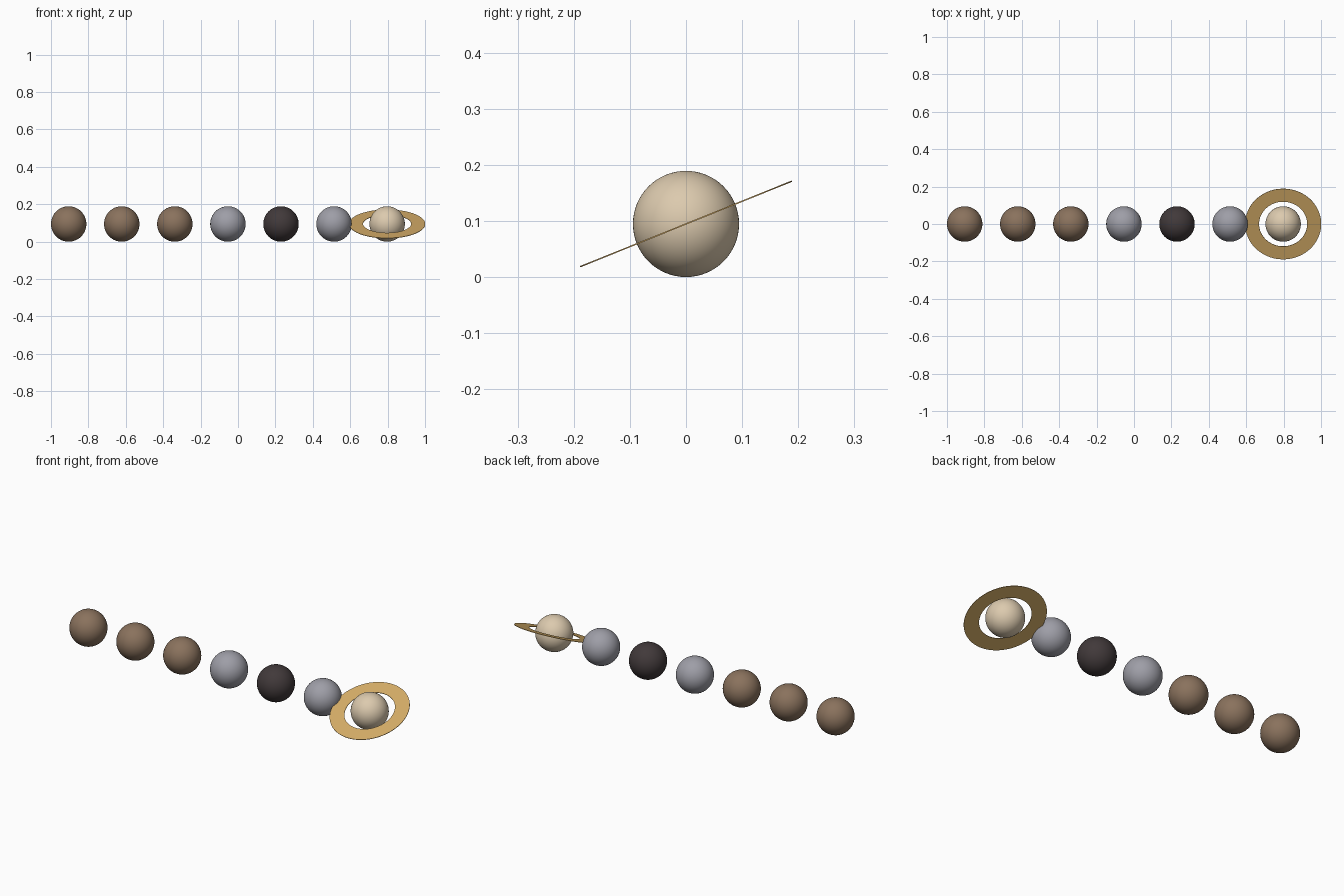
import bpy, bmesh, math
from mathutils import Matrix

if "Cube" in bpy.data.objects:
    bpy.data.objects.remove(bpy.data.objects["Cube"])

R = 0.0946           # planet radius
STEP = 3 * R         # distance between planet centres
X0 = -1 + R


def material(name, rgb):
    m = bpy.data.materials.new(name)
    lin = [(c / 255 / 12.92) if c < 11 else ((c / 255 + 0.055) / 1.055) ** 2.4 for c in rgb]
    m.diffuse_color = (*lin, 1)
    m.use_nodes = True
    m.node_tree.nodes["Principled BSDF"].inputs["Base Color"].default_value = m.diffuse_color
    return m


brown = material("brown", (138, 114, 93))
grey = material("grey", (158, 158, 167))
dark = material("charcoal", (65, 57, 58))
cream = material("cream", (220, 202, 174))
gold = material("gold", (214, 174, 104))


def planet(name, x, mat):
    bpy.ops.mesh.primitive_uv_sphere_add(segments=64, ring_count=32, radius=R, location=(x, 0, R))
    ob = bpy.context.object
    ob.name = name
    ob.data.materials.append(mat)
    bpy.ops.object.shade_smooth()


# Row of seven planets
row = [("brown_planet_1", brown), ("brown_planet_2", brown), ("brown_planet_3", brown),
       ("grey_planet_1", grey), ("dark_planet", dark), ("grey_planet_2", grey),
       ("ringed_planet", cream)]
for i, (name, mat) in enumerate(row):
    planet(name, X0 + i * STEP, mat)

# Thin tilted ring: a rectangular section spun around the planet's axis
outer, inner, half = 2.15 * R, 1.36 * R, 0.0012
bm = bmesh.new()
section = [bm.verts.new(p) for p in
           ((inner, 0, -half), (outer, 0, -half), (outer, 0, half), (inner, 0, half))]
edges = [bm.edges.new((section[i], section[(i + 1) % 4])) for i in range(4)]
bmesh.ops.spin(bm, geom=section + edges, cent=(0, 0, 0), axis=(0, 0, 1),
               angle=2 * math.pi, steps=96)
bmesh.ops.remove_doubles(bm, verts=bm.verts, dist=1e-5)
bmesh.ops.recalc_face_normals(bm, faces=bm.faces)
mesh = bpy.data.meshes.new("planet_ring")
bm.to_mesh(mesh)
bm.free()
mesh.materials.append(gold)
ring = bpy.data.objects.new("planet_ring", mesh)
bpy.context.collection.objects.link(ring)
ring.matrix_world = Matrix.Translation((X0 + 6 * STEP, 0, R)) @ Matrix.Rotation(math.radians(22), 4, 'X')
